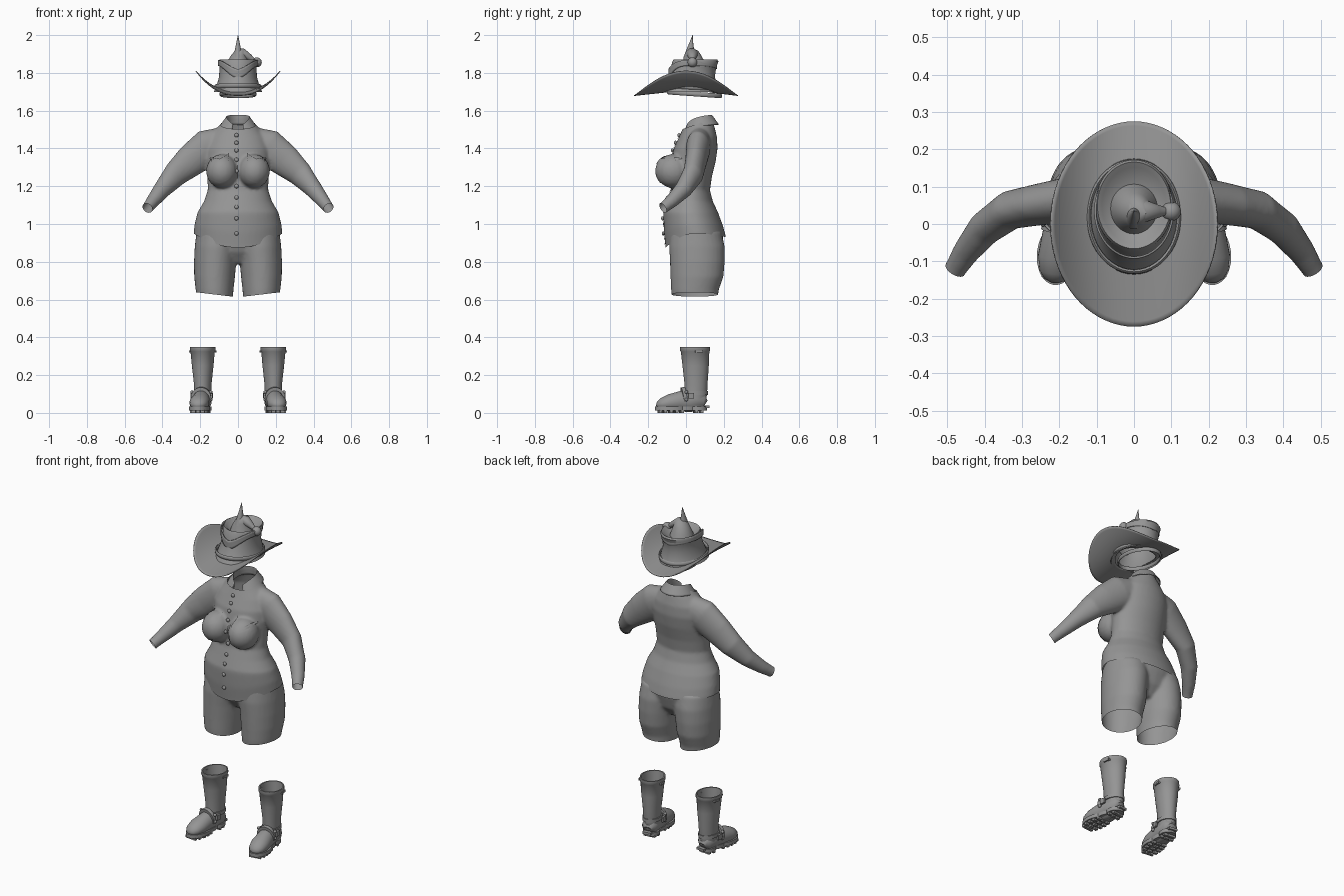
import bpy, bmesh
from math import sin, cos, pi, tau
from mathutils import Vector, Matrix
from mathutils.bvhtree import BVHTree

if "Cube" in bpy.data.objects:
    bpy.data.objects.remove(bpy.data.objects["Cube"])

grey = bpy.data.materials.new("plain grey")
grey.use_nodes = True
grey.diffuse_color = (0.3, 0.3, 0.3, 1)
grey.node_tree.nodes["Principled BSDF"].inputs["Base Color"].default_value = (0.3, 0.3, 0.3, 1)


def tube(bm, rings, flat=True, caps=True, n=32):
    """Loft ellipses (x, y, z, radius a, radius b); flat rings lie level, others follow the path."""
    pts = [Vector(r[:3]) for r in rings]
    loops = []
    for i, r in enumerate(rings):
        a, b = Vector((1, 0, 0)), Vector((0, 1, 0))
        if not flat:
            t = (pts[min(i + 1, len(pts) - 1)] - pts[max(i - 1, 0)]).normalized()
            b = t.cross(Vector((0, 0, 1))).normalized()
            a = b.cross(t)
        loops.append([bm.verts.new(pts[i] + a * r[3] * cos(k * tau / n) + b * r[4] * sin(k * tau / n))
                      for k in range(n)])
    for p, q in zip(loops, loops[1:]):
        for k in range(n):
            bm.faces.new((p[k], p[(k + 1) % n], q[(k + 1) % n], q[k]))
    if caps:
        bm.faces.new(loops[0][::-1])
        bm.faces.new(loops[-1])


def sheet(bm, fn, nu, nv):
    """Grid surface from a function of u and v in 0..1."""
    g = [[bm.verts.new(fn(i / nu, j / nv)) for j in range(nv + 1)] for i in range(nu + 1)]
    for i in range(nu):
        for j in range(nv):
            bm.faces.new((g[i][j], g[i + 1][j], g[i + 1][j + 1], g[i][j + 1]))


def ball(bm, pos, size):
    m = Matrix.Translation(pos) @ Matrix.Diagonal((*size, 1))
    bmesh.ops.create_uvsphere(bm, u_segments=20, v_segments=12, radius=1, matrix=m)


def box(bm, pos, size):
    m = Matrix.Translation(pos) @ Matrix.Diagonal((*size, 1))
    bmesh.ops.create_cube(bm, size=1, matrix=m)


def finish(bm, name, mirror=False, thick=0.0, angle=0.9):
    bmesh.ops.remove_doubles(bm, verts=bm.verts, dist=1e-5)
    bmesh.ops.recalc_face_normals(bm, faces=bm.faces)
    me = bpy.data.meshes.new(name)
    bm.to_mesh(me)
    ob = bpy.data.objects.new(name, me)
    bpy.context.collection.objects.link(ob)
    me.materials.append(grey)
    if thick:
        ob.modifiers.new("thickness", "SOLIDIFY").thickness = thick
    if mirror:
        ob.modifiers.new("mirror", "MIRROR")
    bpy.ops.object.select_all(action="DESELECT")
    ob.select_set(True)
    bpy.context.view_layer.objects.active = ob
    bpy.ops.object.shade_smooth_by_angle(angle=angle)
    return ob


def fuse(bm, voxel, smooth):
    """Merge overlapping closed shells into one smooth skin."""
    me = bpy.data.meshes.new("fuse")
    bm.to_mesh(me)
    ob = bpy.data.objects.new("fuse", me)
    bpy.context.collection.objects.link(ob)
    ob.modifiers.new("remesh", "REMESH").voxel_size = voxel
    s = ob.modifiers.new("smooth", "SMOOTH")
    s.iterations, s.factor = smooth, 0.5
    dg = bpy.context.evaluated_depsgraph_get()
    out = bmesh.new()
    out.from_mesh(ob.evaluated_get(dg).to_mesh())
    bpy.data.objects.remove(ob)
    return out


def cut(bm, co, no):
    bmesh.ops.bisect_plane(bm, geom=bm.verts[:] + bm.edges[:] + bm.faces[:],
                           plane_co=co, plane_no=no, clear_outer=True)


# Shirt: torso, bust and sleeves fused, then opened at neck, wrists and hem
bm = bmesh.new()
torso = [(.90, .232, -.105, .215), (.95, .235, -.108, .212), (1.0, .23, -.117, .196),
         (1.06, .215, -.12, .17), (1.12, .18, -.10, .142), (1.18, .16, -.08, .127),
         (1.25, .162, -.075, .137), (1.33, .168, -.08, .157), (1.4, .17, -.065, .167),
         (1.46, .15, -.037, .164), (1.51, .11, -.015, .152), (1.55, .075, -.01, .14), (1.6, .065, 0, .135)]
tube(bm, [(0, (f + b) / 2, z, w, (b - f) / 2) for z, w, f, b in torso], n=48)
for s in (-1, 1):
    ball(bm, (s * .085, -.068, 1.28), (.084, .092, .09))
    tube(bm, [(s * x, y, z, a, b) for x, y, z, a, b in (
        (.05, .075, 1.45, .07, .06), (.16, .065, 1.405, .098, .064), (.25, .053, 1.335, .086, .056),
        (.33, .038, 1.265, .068, .052), (.40, -.012, 1.185, .048, .046),
        (.45, -.075, 1.122, .036, .036), (.475, -.115, 1.09, .03, .03), (.49, -.14, 1.07, .03, .03))], flat=False)
shirt = fuse(bm, .0085, 5)
cut(shirt, (0, .06, 1.53), (0, -.35, 1))
cut(shirt, (0, 0, .95), (0, 0, -1))
for s in (-1, 1):
    cut(shirt, (s * .48, -.122, 1.085), (s * .45, -.75, -.5))
for v in shirt.verts:                         # hem dips at the front and slightly at the back
    if v.co.z < 1.06 and abs(v.co.x) < .25:
        arc = max(0, 1 - (v.co.x / .235) ** 2)
        v.co.z -= (.075 if v.co.y < .05 else .02) * arc * (1.06 - v.co.z) / .11
skin = BVHTree.FromBMesh(shirt)
finish(shirt, "shirt")


def on_shirt(x, z, lift):
    hit = skin.ray_cast(Vector((x, -1, z)), Vector((0, 1, 0)))[0]
    return Vector((x, (hit.y if hit else 0) - lift, z))


bm = bmesh.new()
sheet(bm, lambda u, v: on_shirt(.034 * u - .02, .885 + .6 * v, .003), 4, 60)
finish(bm, "button_placket")

bm = bmesh.new()
for z in (1.47, 1.43, 1.39, 1.34, 1.28, 1.2, 1.14, 1.09, 1.03, .95):
    ball(bm, on_shirt(-.008, z, .005), (.011, .008, .011))
finish(bm, "buttons")

bm = bmesh.new()
sheet(bm, lambda u, v: on_shirt(.05 + .095 * u, 1.215 + .02 * abs(2 * u - 1) + (.13 - .02 * u) * v, .004), 12, 14)
sheet(bm, lambda u, v: on_shirt(.047 + .101 * u, 1.315 + .02 * abs(2 * u - 1) + (.04 - .02 * u) * v, .008), 12, 4)
finish(bm, "chest_pockets", mirror=True)

# Collar: folded band with two front points
def collar(u, v):
    a = 2 * u - 1
    ang, e = a * 2.7, abs(a)
    if v < .4:                                # inner stand
        k = v / .4
        r, z = .066 - .006 * k, 1.525 - .05 * e ** 3 + .052 * k
    else:                                     # outer fall
        k = (v - .4) / .6
        r, z = .062 + .036 * k, 1.577 - .05 * e ** 3 - k * (.05 + .035 * e ** 6)
    return Vector((sin(ang) * r, .068 + cos(ang) * (r + .008), z))

bm = bmesh.new()
sheet(bm, collar, 48, 10)
finish(bm, "collar", thick=.004)

# Shorts: pelvis and two legs fused, open at the waist and the legs
bm = bmesh.new()
tube(bm, [(0, .06, .79, .1, .07), (0, .06, .85, .19, .115), (0, .056, .93, .222, .142), (0, .05, 1.0, .215, .14)])
for s in (-1, 1):
    tube(bm, [(s * x, y, z, a, b) for x, y, z, a, b in (
        (.122, .047, .59, .094, .12), (.124, .047, .65, .1, .126), (.124, .058, .72, .108, .14),
        (.121, .06, .8, .112, .145), (.114, .058, .88, .115, .147), (.105, .052, .96, .115, .135))])
shorts = fuse(bm, .009, 5)
cut(shorts, (0, 0, .965), (0, 0, 1))
for s in (-1, 1):
    cut(shorts, (s * .05, 0, .618), (s * .12, 0, -1))
finish(shorts, "shorts")

# Boots, built on the left and mirrored
turn = Matrix.Translation((.187, .05, 0)) @ Matrix.Rotation(.13, 4, "Z")

def boot(bm, name, **kw):
    bm.transform(turn)
    finish(bm, name, mirror=True, **kw)

bm = bmesh.new()
tube(bm, [(0, 0, .05, .042, .055), (0, .002, .1, .045, .06), (0, .003, .16, .047, .062), (0, .001, .25, .057, .07),
          (0, -.002, .325, .064, .076), (0, -.002, .33, .068, .08), (0, -.002, .348, .067, .079),
          (0, -.002, .348, .06, .072), (0, 0, .25, .05, .063), (0, 0, .15, .04, .055)])
boot(bm, "boot_shafts")

bm = bmesh.new()
tube(bm, [(0, .052, .05, .02, .025), (0, .04, .058, .045, .042), (0, -.03, .066, .062, .045),
          (0, -.09, .06, .052, .049), (0, -.14, .053, .045, .052), (0, -.18, .045, .033, .043),
          (0, -.2, .04, .02, .028), (0, -.209, .038, .004, .008)], flat=False)
boot(bm, "boot_feet")

bm = bmesh.new()
for y, rx, ry in ((-.13, .056, .085), (.012, .046, .05), (-.06, .044, .07)):
    tube(bm, [(0, y, .013, rx, ry), (0, y, .034, rx, ry)])
boot(bm, "boot_soles", angle=.6)

bm = bmesh.new()
for y, w in ((-.19, .03), (-.165, .043), (-.135, .047), (-.105, .047), (-.075, .04), (.0, .038), (.03, .03)):
    for s in (-1, 0, 1):
        box(bm, (s * w * .8, y, .008), (.022, .016, .016))
box(bm, (0, .06, .032), (.05, .022, .014))
boot(bm, "sole_lugs_and_heel_spurs")

bm = bmesh.new()
tube(bm, [(0, -.05, .085, .053, .051), (0, -.07, .082, .053, .053)], flat=False)
tube(bm, [(0, 0, .095, .051, .066), (0, 0, .115, .051, .066)])
for s in (-1, 1):
    box(bm, (s * .052, -.03, .09), (.012, .03, .03))
    for z in (.07, .11):
        ball(bm, (s * .05, -.055, z), (.009, .009, .009))
    box(bm, (s * .064, .01, .325), (.014, .04, .012))
boot(bm, "boot_straps_and_buckles")

# Hat brim: oval, curled up at both sides
def brim(u, v):
    x, y = (.1 + .122 * v) * cos(u * tau), .012 * (1 - v) + (.12 + .155 * v) * sin(u * tau)
    return Vector((x, y, 1.682 + .018 * (1 - v) + .13 * abs(x / .222) ** 2.3))

bm = bmesh.new()
sheet(bm, brim, 72, 12)
finish(bm, "hat_brim", thick=.004)

# Crown with a sunken top
bm = bmesh.new()
tube(bm, [(0, .02, 1.7, .128, .155), (0, .022, 1.725, .115, .142), (0, .03, 1.78, .1, .123), (0, .04, 1.83, .098, .12),
          (0, .05, 1.86, .104, .122), (0, .05, 1.87, .098, .116), (0, .05, 1.862, .086, .102),
          (0, .045, 1.838, .06, .07), (0, .04, 1.835, .01, .01)], n=48, caps=False)
finish(bm, "hat_crown")

bm = bmesh.new()
for y, z, rx, ry, r in ((.02, 1.725, .121, .148, .012), (.045, 1.688, .092, .14, .012)):
    def band(u, v):
        k, c = rx + r * .5 * cos(v * tau), cos(u * tau)
        return Vector((k * c, y + (k + ry - rx) * sin(u * tau), z + r * sin(v * tau) - .01 * sin(u * tau)))
    sheet(bm, band, 48, 8)
finish(bm, "hat_band_and_lining")

# Scarf draped round the crown, dipping at the front
def scarf(u, v):
    c, s = cos(u * tau), sin(u * tau)
    dip = max(0, -s) ** 4
    return Vector((.107 * c, .035 + .128 * s, 1.85 - .03 * dip + .018 * abs(c) - (.03 + .02 * dip) * v))

bm = bmesh.new()
sheet(bm, scarf, 48, 4)
finish(bm, "hat_scarf", thick=.006)

# Peak, drooping tail with a pompom, and horn
bm = bmesh.new()
tube(bm, [(0, .04, 1.825, .068, .072), (0, .04, 1.86, .056, .058), (.004, .037, 1.89, .043, .045),
          (.012, .034, 1.915, .03, .032), (.02, .032, 1.928, .012, .012)])
tube(bm, [(-.005, .036, 1.89, .03, .036), (.03, .034, 1.9, .028, .03), (.06, .034, 1.882, .018, .019),
          (.085, .034, 1.865, .01, .01), (.1, .034, 1.857, .008, .008)], flat=False)
finish(bm, "hat_peak")

bm = bmesh.new()
ball(bm, (.1, .034, 1.856), (.026, .026, .026))
finish(bm, "pompom")

bm = bmesh.new()
tube(bm, [(0, .018, 1.88, .026, .032), (0, .022, 1.92, .017, .021), (0, .028, 1.96, .009, .01),
          (0, .035, 2.0, .001, .001)], n=16)
finish(bm, "horn")
